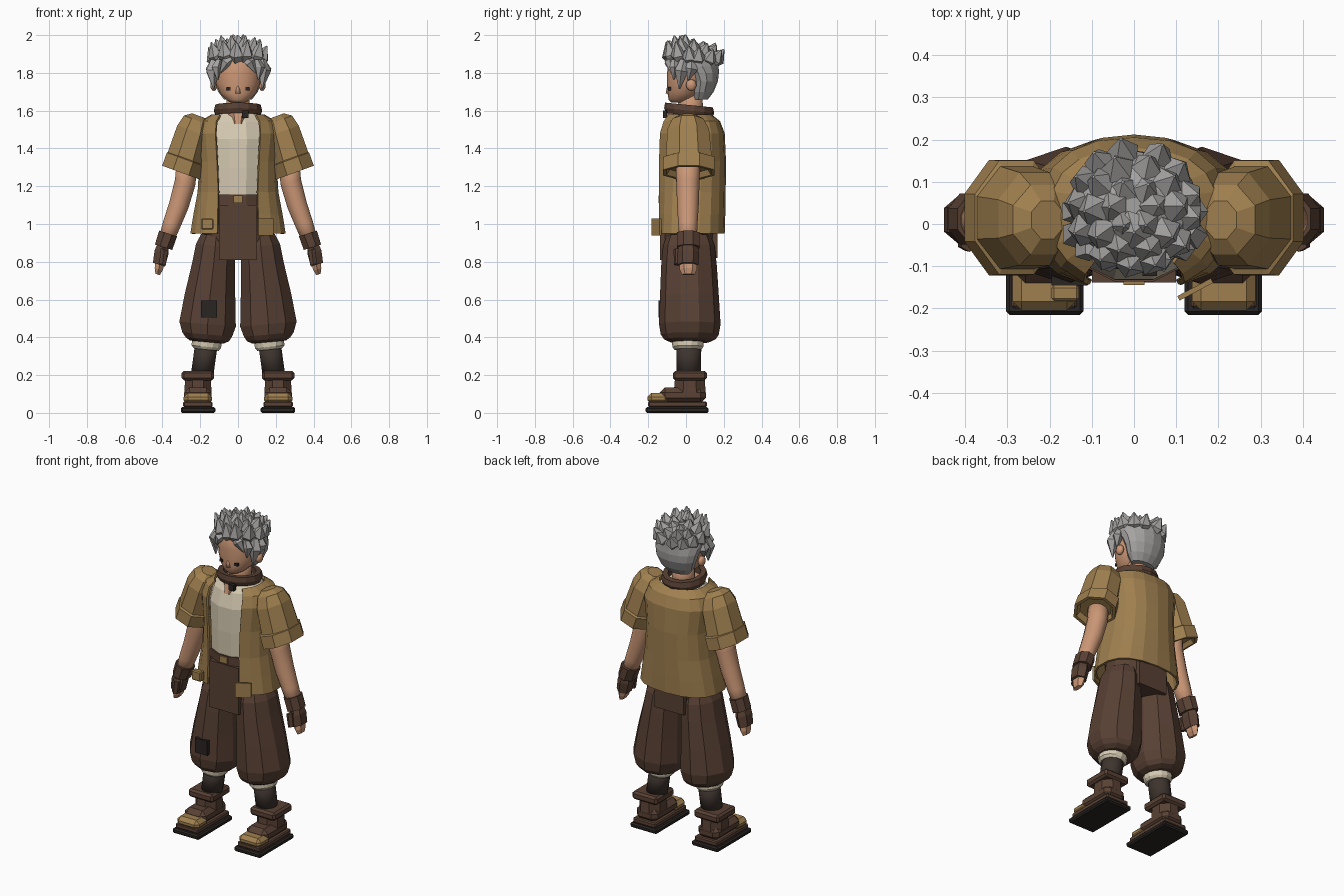
import bpy, bmesh, math, random
from mathutils import Vector

random.seed(4)


def material(name, *rgb):
    m = bpy.data.materials.new(name)
    m.diffuse_color = (*rgb, 1)
    return m


SKIN = material("skin", .60, .31, .18)
HAIR = material("grey_hair", .38, .37, .36)
TAN = material("tan_cloth", .35, .215, .078)
TROUSER = material("brown_cloth", .098, .052, .034)
LEATHER = material("leather", .10, .053, .034)
SHIRT = material("cream_cloth", .68, .60, .45)
SOCK = material("dark_sock", .048, .034, .027)
BLACK = material("near_black", .022, .018, .016)


def finish(name, bm, mat, mirror=False, smooth=False, solid=0):
    bmesh.ops.recalc_face_normals(bm, faces=bm.faces)
    me = bpy.data.meshes.new(name)
    bm.to_mesh(me)
    bm.free()
    me.materials.append(mat)
    ob = bpy.data.objects.new(name, me)
    bpy.context.collection.objects.link(ob)
    if smooth:
        for p in me.polygons:
            p.use_smooth = True
    if mirror:
        ob.modifiers.new("mirror", 'MIRROR')
    if solid:
        mod = ob.modifiers.new("thickness", 'SOLIDIFY')
        mod.thickness = solid
    return ob


def add_loft(bm, rings, n=8, d=(0, 0, 1), cap=True, close=False):
    """Skin polygonal rings (cx, cy, cz, rx, ry) lying square to direction d."""
    d = Vector(d).normalized()
    u = Vector((0, 1, 0)).cross(d).normalized()
    v = d.cross(u)
    k = 1 / math.cos(math.pi / n)
    loops = []
    for cx, cy, cz, rx, ry in rings:
        c = Vector((cx, cy, cz))
        angles = [2 * math.pi * (i + .5) / n for i in range(n)]
        loops.append([bm.verts.new(c + u * rx * k * math.cos(a) + v * ry * k * math.sin(a)) for a in angles])
    pairs = list(zip(loops, loops[1:]))
    if close:
        pairs.append((loops[-1], loops[0]))
    for a, b in pairs:
        for i in range(n):
            j = (i + 1) % n
            bm.faces.new((a[i], a[j], b[j], b[i]))
    if cap and not close:
        bm.faces.new(loops[0])
        bm.faces.new(loops[-1])


def loft(name, rings, mat, n=8, d=(0, 0, 1), mirror=False, smooth=False, close=False):
    bm = bmesh.new()
    add_loft(bm, rings, n, d, close=close)
    return finish(name, bm, mat, mirror, smooth)


def box(name, x, y, z, mat, mirror=False, bevel=0):
    bm = bmesh.new()
    bmesh.ops.create_cube(bm, size=1)
    for p in bm.verts:
        p.co = [(r[0] + r[1]) / 2 + c * (r[1] - r[0]) for r, c in zip((x, y, z), p.co)]
    if bevel:
        bmesh.ops.bevel(bm, geom=bm.edges[:], offset=bevel, segments=1, affect='EDGES')
    return finish(name, bm, mat, mirror)


# Shoes and boots
box("sole", (.12, .303), (-.215, .12), (0, .03), BLACK, True, .008)
box("shoe_base", (.135, .29), (-.2, .11), (.03, .06), LEATHER, True, .006)
box("toe_cap", (.137, .288), (-.205, -.09), (.045, .105), TAN, True, .022)
box("shoe_upper", (.14, .285), (-.14, .105), (.05, .135), LEATHER, True, .028)
loft("boot_ankle", [(.212, .02, .1, .072, .085), (.212, .02, .19, .068, .078)], LEATHER, mirror=True)
box("boot_cuff", (.127, .298), (-.07, .11), (.172, .222), LEATHER, True, .012)

# Socks with cream gathers at the knee
loft("sock", [(.19, .015, .2, .06, .062), (.165, .015, .38, .06, .065)], SOCK, 14, mirror=True, smooth=True)
loft("sock_cuff", [(.168, .01, .335, .066, .07), (.168, .01, .35, .078, .08), (.16, .01, .42, .082, .085)],
     SHIRT, 14, (-.1, 0, 1), mirror=True)

# Baggy trousers
loft("trouser_leg", [(.165, .02, .375, .09, .1), (.162, .02, .39, .115, .13), (.163, .02, .415, .132, .146),
                     (.161, .02, .47, .15, .155), (.148, .018, .62, .134, .148), (.13, .016, .78, .114, .14),
                     (.12, .015, .885, .103, .13), (.115, .015, .94, .08, .11)],
     TROUSER, 10, (-.09, 0, 1), mirror=True)
loft("trouser_waist", [(0, .015, .82, .1, .135), (0, .015, .87, .17, .145), (0, .015, .95, .19, .15),
                       (0, .01, 1.12, .165, .142)], TROUSER, 12)
box("front_panel", (-.1, .1), (-.138, -.1), (.81, 1.1), TROUSER)
box("back_panel", (-.1, .1), (.12, .166), (.82, 1), TROUSER)
box("knee_patch", (-.195, -.11), (-.146, -.12), (.505, .595), BLACK)

# Belt and buckle
loft("belt", [(0, .01, 1.105, .172, .146), (0, .01, 1.155, .172, .146)], LEATHER, 12)
box("belt_buckle", (-.025, .025), (-.145, -.13), (1.11, 1.15), TAN)

# Shirt
loft("shirt", [(0, .01, 1.13, .16, .138), (0, .015, 1.3, .165, .148), (0, .015, 1.45, .175, .146),
               (0, .02, 1.54, .155, .125), (0, .02, 1.585, .105, .095)], SHIRT, 12)
loft("open_neckline", [(0, -.06, 1.53, .035, .055), (0, -.04, 1.595, .055, .06)], SKIN, 8)

# Open jacket: half of a horizontal band, mirrored
bm = bmesh.new()
rows = []
for z, rx, front, back, gap in ((.95, .255, -.155, .205, .11), (1.05, .238, -.155, .208, .108),
                                (1.17, .215, -.155, .21, .105), (1.33, .205, -.155, .212, .112),
                                (1.48, .225, -.15, .205, .12), (1.545, .2, -.13, .18, .115),
                                (1.58, .14, -.105, .135, .095)):
    cy, row = .02, []
    start = math.asin(min(1, (gap / rx) ** (1 / .85)))
    for i in range(9):
        t = start + (math.pi - start) * i / 8
        c, s = math.cos(t), max(0, math.sin(t))
        ry = (cy - front) if c > 0 else (back - cy)
        y = cy - math.copysign(abs(c) ** .8, c) * ry
        row.append(bm.verts.new((0 if i == 8 else rx * s ** .85, min(y, front + .012) if i == 0 else y, z)))
    rows.append(row)
for a, b in zip(rows, rows[1:]):
    for i in range(8):
        bm.faces.new((a[i], a[i + 1], b[i + 1], b[i]))
finish("jacket", bm, TAN, mirror=True, solid=.012)
box("jacket_pocket", (-.195, -.13), (-.182, -.145), (.97, 1.03), TAN, bevel=.006)
flap = box("jacket_flap", (-.045, .045), (-.006, .006), (.94, 1.03), TAN)
flap.location = (.145, -.155, 0)
flap.rotation_euler = (0, 0, math.radians(28))

# Sleeves
slope = (.345, 0, -.94)
loft("sleeve", [(.205, .01, 1.572, .04, .045), (.216, .01, 1.548, .075, .082), (.235, .012, 1.49, .092, .11),
                (.28, .015, 1.34, .1, .122)], TAN, 8, slope, True)
loft("sleeve_cuff", [(.276, .015, 1.35, .09, .115), (.278, .015, 1.342, .105, .135), (.302, .015, 1.272, .106, .137),
                     (.302, .015, 1.272, .09, .118), (.295, .015, 1.3, .08, .1)], TAN, 8, slope, True)

# Arms, wristbands and hands
reach = (.3, 0, -.95)
loft("arm", [(.265, .01, 1.36, .058, .064), (.28, .01, 1.22, .056, .06), (.313, .01, 1.1, .053, .056),
             (.35, .01, 1, .048, .05), (.386, .01, .9, .04, .045)], SKIN, 14, reach, True, True)
loft("wristband", [(.37, .012, .95, .05, .06), (.394, .012, .877, .048, .06)], LEATHER, 8, reach, True)
loft("glove", [(.398, .01, .88, .032, .045), (.405, .01, .85, .038, .052), (.418, .01, .785, .034, .048)],
     LEATHER, 6, reach, True)
loft("fingers", [(.41, .012, .81, .026, .042), (.42, .012, .76, .022, .04), (.426, .012, .733, .012, .03)],
     SKIN, 6, reach, True)
loft("thumb_guard", [(.39, -.045, .865, .02, .018), (.4, -.045, .785, .018, .016)], LEATHER, 6, reach, True)

# Neck and collar ring
loft("neck", [(0, .03, 1.54, .065, .065), (0, .02, 1.7, .06, .065)], SKIN, 12, smooth=True)
loft("collar_ring", [(0, .017, 1.575, .118, .12), (0, .017, 1.6, .127, .13), (0, .016, 1.63, .12, .124),
                     (0, .016, 1.63, .09, .094), (0, .017, 1.585, .09, .094)],
     LEATHER, 14, (0, .1, 1), close=True)
box("collar_clasp", (.02, .055), (-.123, -.1), (1.562, 1.6), BLACK)

# Head, ears and eyes
loft("head", [(0, -.035, 1.642, .035, .042), (0, -.025, 1.658, .062, .066), (0, -.01, 1.69, .094, .086),
              (0, .005, 1.74, .115, .103), (0, .02, 1.8, .125, .118), (0, .025, 1.87, .12, .118),
              (0, .025, 1.93, .07, .07)], SKIN, 18, smooth=True)
bm = bmesh.new()
bmesh.ops.create_uvsphere(bm, u_segments=10, v_segments=6, radius=.028)
for p in bm.verts:
    p.co = (.128 + p.co.x * .7, .028 + p.co.y, 1.735 + p.co.z * 1.1)
finish("ear", bm, SKIN, True, True)
box("eye", (.04, .062), (-.094, -.075), (1.708, 1.724), BLACK, True)
loft("nose", [(0, -.094, 1.69, .014, .012), (0, -.092, 1.735, .005, .006)], SKIN, 6, smooth=True)

# Hair: back shell, side locks and rings of leaf-shaped tufts
loft("hair_back", [(0, .075, 1.66, .075, .04), (0, .085, 1.7, .105, .06), (0, .095, 1.755, .127, .072),
                   (0, .085, 1.8, .137, .087), (0, .06, 1.835, .143, .11), (0, .04, 1.86, .145, .13),
                   (0, .035, 1.91, .12, .11), (0, .035, 1.94, .06, .06)], HAIR, 14)


def tuft(bm, base, mid, tip, w, flat=1):
    b, m, t = Vector(base), Vector(mid), Vector(tip)
    add_loft(bm, [(*b, w * .6, w * .6 * flat), (*m, w, w * flat), (*t, .003, .003)], 5, t - b)


bm = bmesh.new()
for count, r0, r1, r2, z0, z1, z2, w in ((13, .1, .13, .155, 1.845, 1.885, 1.945, .034),
                                         (10, .065, .098, .118, 1.88, 1.92, 1.975, .034),
                                         (6, .03, .05, .058, 1.9, 1.935, 1.985, .032)):
    for i in range(count):
        a = 2 * math.pi * (i + .5 * (count % 2)) / count + random.uniform(-.1, .1)
        c, s = math.cos(a), math.sin(a)
        drop = -.025 * s + random.uniform(-.008, .008)
        tuft(bm, (r0 * c, .04 + r0 * s, z0), (r1 * c, .04 + r1 * s, z1 + drop * .5),
             (r2 * c, .04 + (r2 + .01 * s) * s, z2 + drop), w)
tuft(bm, (0, -.01, 1.92), (0, -.015, 1.955), (0, -.02, 2.0), .04)
finish("hair_tufts", bm, HAIR)

bm = bmesh.new()
for s in (-1, 1):
    tuft(bm, (s * .125, -.01, 1.87), (s * .138, -.025, 1.81), (s * .128, -.035, 1.715), .03)
    tuft(bm, (s * .13, .03, 1.86), (s * .142, .03, 1.82), (s * .135, .012, 1.76), .028)
    tuft(bm, (s * .1, -.06, 1.87), (s * .115, -.06, 1.83), (s * .108, -.065, 1.765), .024)
    tuft(bm, (s * .03, -.075, 1.88), (s * .065, -.085, 1.855), (s * .095, -.078, 1.80), .024)
finish("hair_locks", bm, HAIR)
